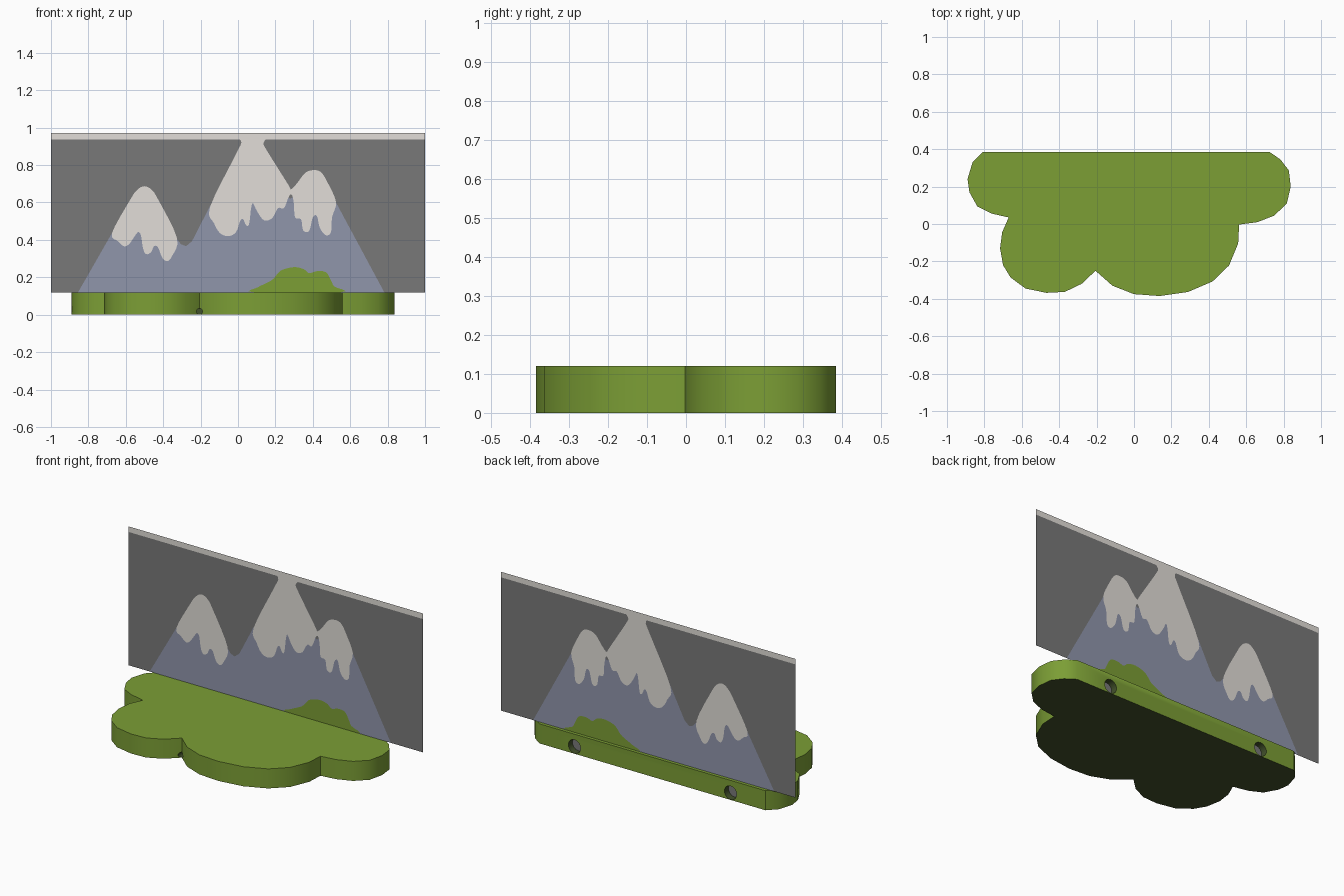
import bpy, bmesh, math
from mathutils import Vector, Matrix
from mathutils.geometry import delaunay_2d_cdt

if "Cube" in bpy.data.objects:
    bpy.data.objects.remove(bpy.data.objects["Cube"])


def material(name, rgb):
    m = bpy.data.materials.new(name)
    m.diffuse_color = (*rgb, 1)
    m.use_nodes = True
    m.node_tree.nodes["Principled BSDF"].inputs["Base Color"].default_value = m.diffuse_color
    return m


GREEN = material("grass green", (0.2, 0.342, 0.036))
GREY = material("slate grey", (0.19, 0.19, 0.19))
BLUE = material("mountain blue", (0.28, 0.305, 0.41))
SNOW = material("snow white", (0.76, 0.73, 0.69))
DARK = material("dark underside green", (0.055, 0.082, 0.024))


def make_object(name, mesh, mats):
    ob = bpy.data.objects.new(name, mesh)
    bpy.context.collection.objects.link(ob)
    for m in mats:
        mesh.materials.append(m)
    return ob


def activate(ob):
    bpy.ops.object.select_all(action='DESELECT')
    ob.select_set(True)
    bpy.context.view_layer.objects.active = ob


# cloud-shaped base: outline extruded upwards, dark underside
BASE_H = 0.12
outline = [
    (-.81, .385), (-.863, .33), (-.89, .24), (-.88, .17), (-.837, .093), (-.762, .056), (-.67, .035),
    (-.705, -.045), (-.716, -.13), (-.70, -.22), (-.66, -.286), (-.58, -.345), (-.468, -.368),
    (-.37, -.363), (-.28, -.32), (-.206, -.25),
    (-.115, -.33), (0, -.375), (.136, -.385), (.29, -.363), (.42, -.307), (.508, -.222),
    (.557, -.104), (.562, -.003),
    (.66, .01), (.75, .045), (.817, .11), (.838, .2), (.828, .286), (.783, .345), (.725, .385)]
bm = bmesh.new()
face = bm.faces.new([bm.verts.new((x, y, 0)) for x, y in outline])
ext = bmesh.ops.extrude_face_region(bm, geom=[face])
bmesh.ops.translate(bm, vec=(0, 0, BASE_H),
                    verts=[v for v in ext["geom"] if isinstance(v, bmesh.types.BMVert)])
bmesh.ops.recalc_face_normals(bm, faces=bm.faces)
for f in bm.faces:
    f.normal_update()
    f.material_index = 1 if f.normal.z < -0.5 else 0
mesh = bpy.data.meshes.new("base")
bm.to_mesh(mesh)
bm.free()
base_mats = [GREEN, DARK, GREY]
base = make_object("base", mesh, base_mats)


# round holes: two in the back, a small one in the front notch
def drill(x, y, z, r, depth, floor):
    bm = bmesh.new()
    bmesh.ops.create_cone(bm, cap_ends=True, segments=14, radius1=r, radius2=r, depth=depth,
                          matrix=Matrix.Translation((x, y, z)) @ Matrix.Rotation(math.pi / 2, 4, 'X'))
    for f in bm.faces:
        f.material_index = floor if abs(f.normal.y) > 0.9 else 1
    me = bpy.data.meshes.new("hole_cutter")
    bm.to_mesh(me)
    bm.free()
    cutter = make_object("hole_cutter", me, base_mats)
    cutter.hide_render = True
    mod = base.modifiers.new("hole", 'BOOLEAN')
    mod.operation = 'DIFFERENCE'
    mod.solver = 'EXACT'
    mod.object = cutter
    activate(base)
    bpy.ops.object.modifier_apply(modifier=mod.name)
    bpy.data.objects.remove(cutter)


for hx in (-0.572, 0.488):
    drill(hx, 0.385, 0.044, 0.042, 0.08, 2)
drill(-0.206, -0.25, 0.018, 0.016, 0.06, 1)
activate(base)
bpy.ops.object.shade_smooth_by_angle(angle=math.radians(35))

# picture panel: one flat sheet with the scene cut into its faces
PANEL_Y, Z0, Z1 = 0.365, BASE_H, 0.972


def smooth(points, n=4):
    """Closed Catmull-Rom curve through the points, kept on the panel."""
    out = []
    p = [Vector(q) for q in points]
    for i in range(len(p)):
        a, b, c, d = (p[(i + k) % len(p)] for k in (-1, 0, 1, 2))
        for j in range(n):
            t = j / n
            q = 0.5 * (2 * b + (c - a) * t + (2 * a - 5 * b + 4 * c - d) * t * t
                       + (3 * b - a - 3 * c + d) * t ** 3)
            out.append(Vector((q.x, min(max(q.y, Z0), Z1))))
    return out


def rect(x0, x1, z0, z1):
    return [Vector(q) for q in ((x0, z0), (x1, z0), (x1, z1), (x0, z1))]


mountains = [(-.855, Z0), (-.674, .436), (-.5, .62), (-.326, .404), (-.305, .377), (-.278, .366),
             (-.246, .393), (-.15, .58), (.05, .8), (.28, .62), (.4, .7), (.524, .6), (.782, Z0)]

left_snow = [(-.674, .436), (-.578, .612), (-.54, .666), (-.503, .687), (-.465, .671), (-.428, .618),
             (-.326, .41), (-.353, .313), (-.38, .286), (-.406, .307), (-.428, .361), (-.449, .366),
             (-.465, .334), (-.492, .324), (-.508, .356), (-.519, .425), (-.535, .441), (-.556, .414),
             (-.583, .377), (-.61, .366), (-.642, .393)]

right_snow = [(.01, .955), (.018, .92), (-.01, .86), (-.15, .575), (-.128, .489), (-.096, .436),
              (-.053, .42), (-.011, .441), (.011, .5), (.027, .511), (.043, .479), (.059, .484),
              (.07, .57), (.08, .596), (.102, .553), (.139, .505), (.182, .516), (.214, .57),
              (.246, .57), (.273, .634), (.289, .639), (.299, .591), (.305, .521), (.337, .51),
              (.348, .452), (.38, .447), (.40, .52), (.422, .527), (.438, .463), (.47, .425),
              (.497, .441), (.503, .521), (.524, .602), (.481, .703), (.444, .762), (.401, .773),
              (.358, .757), (.316, .703), (.283, .671), (.267, .698), (.15, .885), (.137, .92),
              (.15, .955)]

bush = [(.086, Z0), (.107, .147), (.15, .168), (.187, .19), (.225, .233), (.267, .249), (.31, .254),
        (.353, .243), (.38, .222), (.422, .233), (.47, .227), (.497, .184), (.513, .152), (.55, Z0)]

# later layers lie over earlier ones
layers = [(rect(-1, 1, Z0, Z1), 0), ([Vector(q) for q in mountains], 1), (smooth(left_snow), 2),
          (smooth(right_snow), 2), (rect(-1, 1, .938, Z1), 2), (smooth(bush), 3)]


def inside(pt, poly):
    hit = False
    for a, b in zip(poly, poly[1:] + poly[:1]):
        if (a.y > pt.y) != (b.y > pt.y) and pt.x < a.x + (pt.y - a.y) * (b.x - a.x) / (b.y - a.y):
            hit = not hit
    return hit


pts, edges = [], []
for poly, _ in layers:
    s, n = len(pts), len(poly)
    pts += poly
    edges += [(s + i, s + (i + 1) % n) for i in range(n)]
verts, _, tris, *_ = delaunay_2d_cdt(pts, edges, [], 0, 1e-5)

mesh = bpy.data.meshes.new("picture_panel")
mesh.from_pydata([(v.x, PANEL_Y, v.y) for v in verts], [], [list(t) for t in tris])
panel = make_object("picture_panel", mesh, [GREY, BLUE, SNOW, GREEN])
for f in mesh.polygons:
    c = Vector((f.center.x, f.center.z))
    for poly, idx in layers:
        if inside(c, poly):
            f.material_index = idx
mesh.update()
